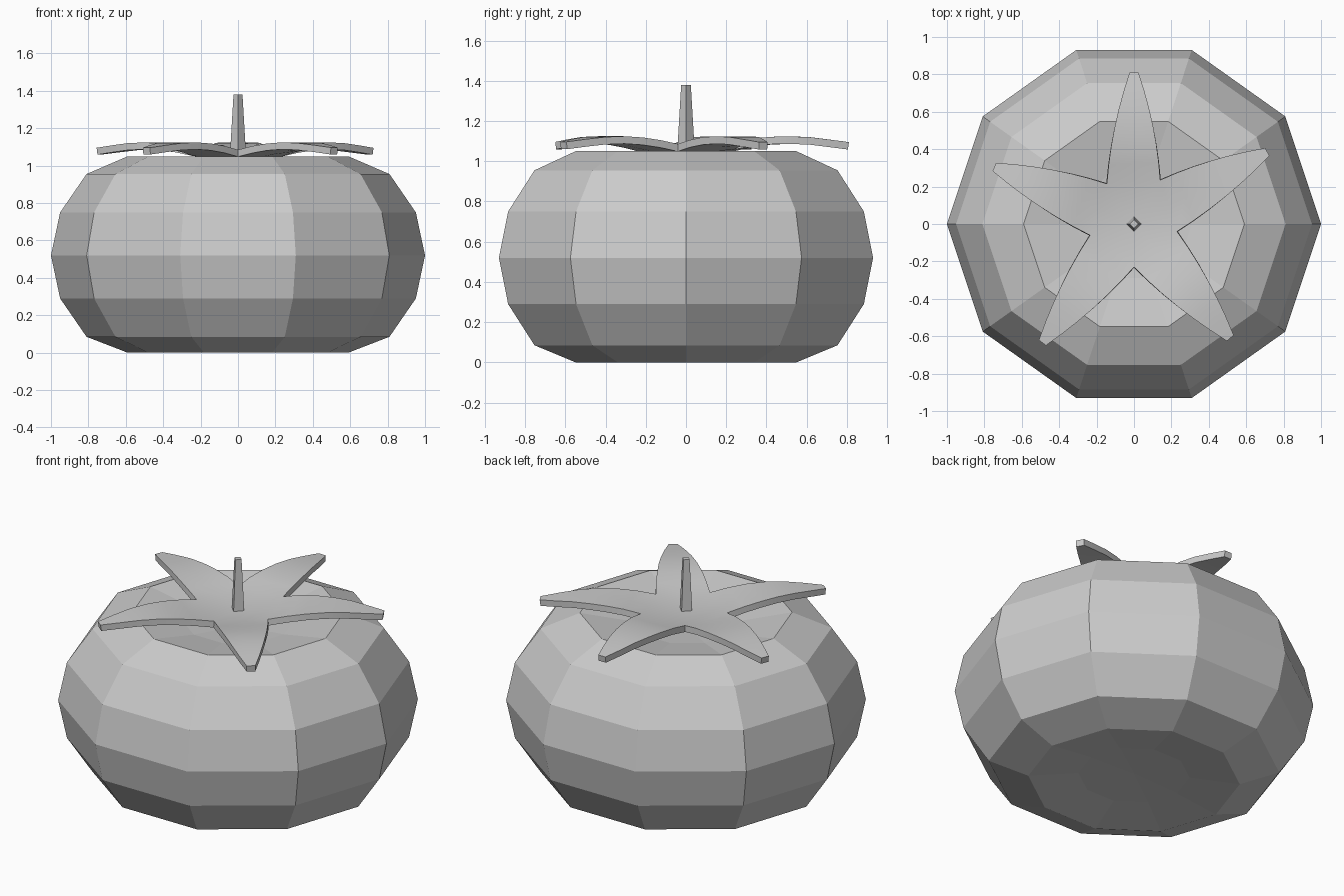
import bpy, bmesh, math
from mathutils import Vector

if "Cube" in bpy.data.objects:
    bpy.data.objects.remove(bpy.data.objects["Cube"])


def make_object(name, bm):
    bmesh.ops.remove_doubles(bm, verts=bm.verts, dist=1e-4)
    bmesh.ops.recalc_face_normals(bm, faces=bm.faces)
    me = bpy.data.meshes.new(name)
    bm.to_mesh(me)
    bm.free()
    ob = bpy.data.objects.new(name, me)
    bpy.context.collection.objects.link(ob)
    return ob


def lathe(name, profile, sides, sy=1.0):
    # profile of (radius, z); first and last rows are on the axis
    bm = bmesh.new()
    rings = [[bm.verts.new((r * math.cos(2 * math.pi * i / sides),
                            sy * r * math.sin(2 * math.pi * i / sides), z))
              for i in range(sides)] for r, z in profile[1:-1]]
    for a, b in zip(rings, rings[1:]):
        for i in range(sides):
            j = (i + 1) % sides
            bm.faces.new((a[i], a[j], b[j], b[i]))
    for ring, z in ((rings[0], profile[0][1]), (rings[-1], profile[-1][1])):
        pole = bm.verts.new((0, 0, z))
        for i in range(sides):
            bm.faces.new((pole, ring[i], ring[(i + 1) % sides]))
    return make_object(name, bm)


# Fruit body: squashed ten-sided sphere, dimpled at both poles
lathe("fruit_body", [(0, 0.04), (0.31, 0.03), (0.59, 0.0), (0.81, 0.085), (0.951, 0.29),
                     (1.0, 0.52), (0.951, 0.75), (0.81, 0.955), (0.59, 1.05),
                     (0.31, 1.0), (0, 0.97)], 10, 0.978)

# Stem: tapered four-sided spike
lathe("stem", [(0, 1.04), (0.044, 1.04), (0.024, 1.38), (0, 1.38)], 4)


# Leafy crown: five leaves sharing the valleys between them
def crown_z(r):
    pts = [(0, 1.07), (0.23, 1.085), (0.35, 1.113), (0.48, 1.125), (0.62, 1.12), (0.85, 1.09)]
    for (r0, z0), (r1, z1) in zip(pts, pts[1:]):
        if r <= r1:
            return z0 + (z1 - z0) * (r - r0) / (r1 - r0)
    return pts[-1][1]


tips = [(0, 0.81), (-0.747, 0.305), (-0.49, -0.635), (0.515, -0.61), (0.713, 0.385)]
valleys = [(0.14, 0.235), (-0.145, 0.215), (-0.235, -0.06), (0, -0.23), (0.23, -0.04)]
STEPS = 6
bm = bmesh.new()


def point(p):
    return bm.verts.new((p.x, p.y, crown_z(p.length)))


for k in range(5):
    tip, right, left = Vector(tips[k]), Vector(valleys[k]), Vector(valleys[(k + 1) % 5])
    d = tip.normalized()
    side = Vector((d.y, -d.x))
    rows = []
    for s in range(STEPS + 1):
        t = s / STEPS
        bulge = side * 0.08 * t * (1 - t)
        a = right.lerp(tip + side * 0.024, t) + bulge
        b = left.lerp(tip - side * 0.024, t) - bulge
        rows.append([point(a), point((a + b) / 2), point(b)])
    c = point(Vector((0, 0)))
    for i in range(2):
        bm.faces.new((c, rows[0][i], rows[0][i + 1]))
        for a, b in zip(rows, rows[1:]):
            bm.faces.new((a[i], b[i], b[i + 1], a[i + 1]))
crown = make_object("leaf_crown", bm)
if crown.data.polygons[0].normal.z < 0:
    crown.data.flip_normals()
solid = crown.modifiers.new("thickness", 'SOLIDIFY')
solid.thickness = 0.037
solid.offset = -1

bpy.context.view_layer.objects.active = crown
crown.select_set(True)
bpy.ops.object.modifier_apply(modifier=solid.name)
bpy.ops.object.shade_smooth_by_angle(angle=math.radians(35))
